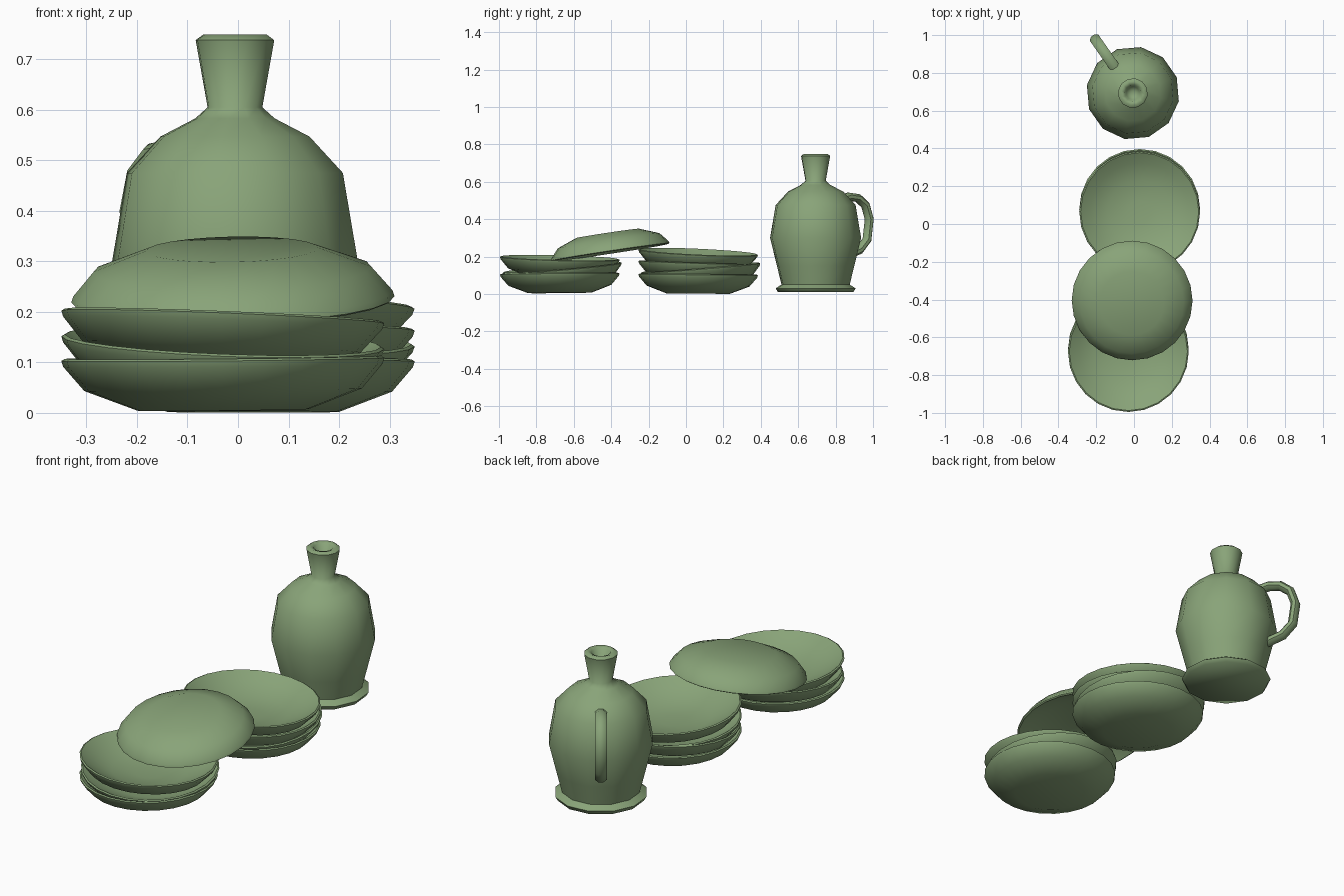
import bpy, bmesh, math
from mathutils import Vector, Matrix

cube = bpy.data.objects.get("Cube")
if cube:
    bpy.data.objects.remove(cube)

green = bpy.data.materials.new("sage_green")
green.use_nodes = True
colour = (0.25, 0.37, 0.19, 1)
green.diffuse_color = colour
green.node_tree.nodes["Principled BSDF"].inputs["Base Color"].default_value = colour


def finish(bm, name, angle):
    """Turn a bmesh into a smooth shaded object."""
    bmesh.ops.recalc_face_normals(bm, faces=bm.faces)
    mesh = bpy.data.meshes.new(name)
    bm.to_mesh(mesh)
    bm.free()
    mesh.materials.append(green)
    obj = bpy.data.objects.new(name, mesh)
    bpy.context.collection.objects.link(obj)
    bpy.ops.object.select_all(action='DESELECT')
    obj.select_set(True)
    bpy.context.view_layer.objects.active = obj
    bpy.ops.object.shade_smooth_by_angle(angle=math.radians(angle))
    return obj


def skin(bm, rings, cap=False):
    """Bridge consecutive rings of vertices with quads."""
    for a, b in zip(rings, rings[1:]):
        n = len(a)
        for i in range(n):
            j = (i + 1) % n
            bm.faces.new((a[i], a[j], b[j], b[i]))
    if cap:
        bm.faces.new(rings[0])
        bm.faces.new(rings[-1])


def lathe(name, profile, sides, start=0, angle=50):
    """Revolve a (radius, height) profile around z; closed at both ends."""
    bm = bmesh.new()
    rings = []
    for r, z in profile:
        ring = []
        for i in range(sides):
            t = start + math.tau * i / sides
            ring.append(bm.verts.new((r * math.cos(t), r * math.sin(t), z)))
        rings.append(ring)
    skin(bm, rings, cap=True)
    return finish(bm, name, angle)


# Plates: heights are measured from the rim
PLATE = [(0.17, -0.1), (0.275, -0.06), (0.316, -0.012), (0.32, 0), (0.313, 0.004),
         (0.26, -0.03), (0.17, -0.068), (0.06, -0.078)]


def plate(name, x, y, z, slope_x, slope_y, flipped=False):
    obj = lathe(name, PLATE, 24)
    obj.location = (x, y, z)
    tilt = Matrix.Rotation(math.atan(slope_y), 4, 'X') @ Matrix.Rotation(-math.atan(slope_x), 4, 'Y')
    if flipped:
        tilt = tilt @ Matrix.Rotation(math.pi, 4, 'X')
    obj.rotation_euler = tilt.to_euler()


# Front stack: rim height and tilt of each plate
for i, (z, sx, sy) in enumerate([(0.106, 0.01, 0.01), (0.139, -0.04, 0.085), (0.19, -0.04, -0.025)]):
    plate(f"front_stack_plate_{i + 1}", -0.03, -0.675 + 0.012 * (i == 1), z, sx, sy)

# Back stack
for i, (z, sx, sy) in enumerate([(0.102, 0, -0.01), (0.138, -0.02, 0.08),
                                 (0.166, -0.01, -0.03), (0.222, -0.05, -0.045)]):
    plate(f"back_stack_plate_{i + 1}", 0.03, 0.065 + 0.013 * (i == 1), z, sx, sy)

# Upturned plate leaning across both stacks
plate("leaning_plate", -0.01, -0.405, 0.225, 0.02, 0.15, flipped=True)

# Jug body with foot, shoulder, neck and mouth
JUG = [(0.205, 0.01), (0.217, 0.03), (0.185, 0.05), (0.21, 0.15), (0.247, 0.3), (0.217, 0.475),
       (0.15, 0.547), (0.08, 0.583), (0.055, 0.605), (0.079, 0.738), (0.064, 0.749),
       (0.044, 0.742), (0.035, 0.71), (0.012, 0.7)]
jug = lathe("jug_body", JUG, 12, math.radians(20), 60)
jug.location = (-0.006, 0.693, 0)

# Jug handle: oval section swept along a bent path of (outward, height) points
PATH = [(0.16, 0.505), (0.215, 0.52), (0.275, 0.513), (0.325, 0.475), (0.35, 0.4),
        (0.335, 0.29), (0.285, 0.235), (0.19, 0.2)]
points = [Vector((r, 0, z)) for r, z in PATH]
bm = bmesh.new()
rings = []
for i, p in enumerate(points):
    along = (points[min(i + 1, len(points) - 1)] - points[max(i - 1, 0)]).normalized()
    side = Vector((0, 1, 0))
    out = side.cross(along)
    ring = []
    for k in range(8):
        t = math.tau * (k + 0.5) / 8
        ring.append(bm.verts.new(p + side * 0.03 * math.cos(t) + out * 0.023 * math.sin(t)))
    rings.append(ring)
skin(bm, rings, cap=True)
handle = finish(bm, "jug_handle", 50)
handle.location = jug.location
handle.rotation_euler.z = math.radians(125)
